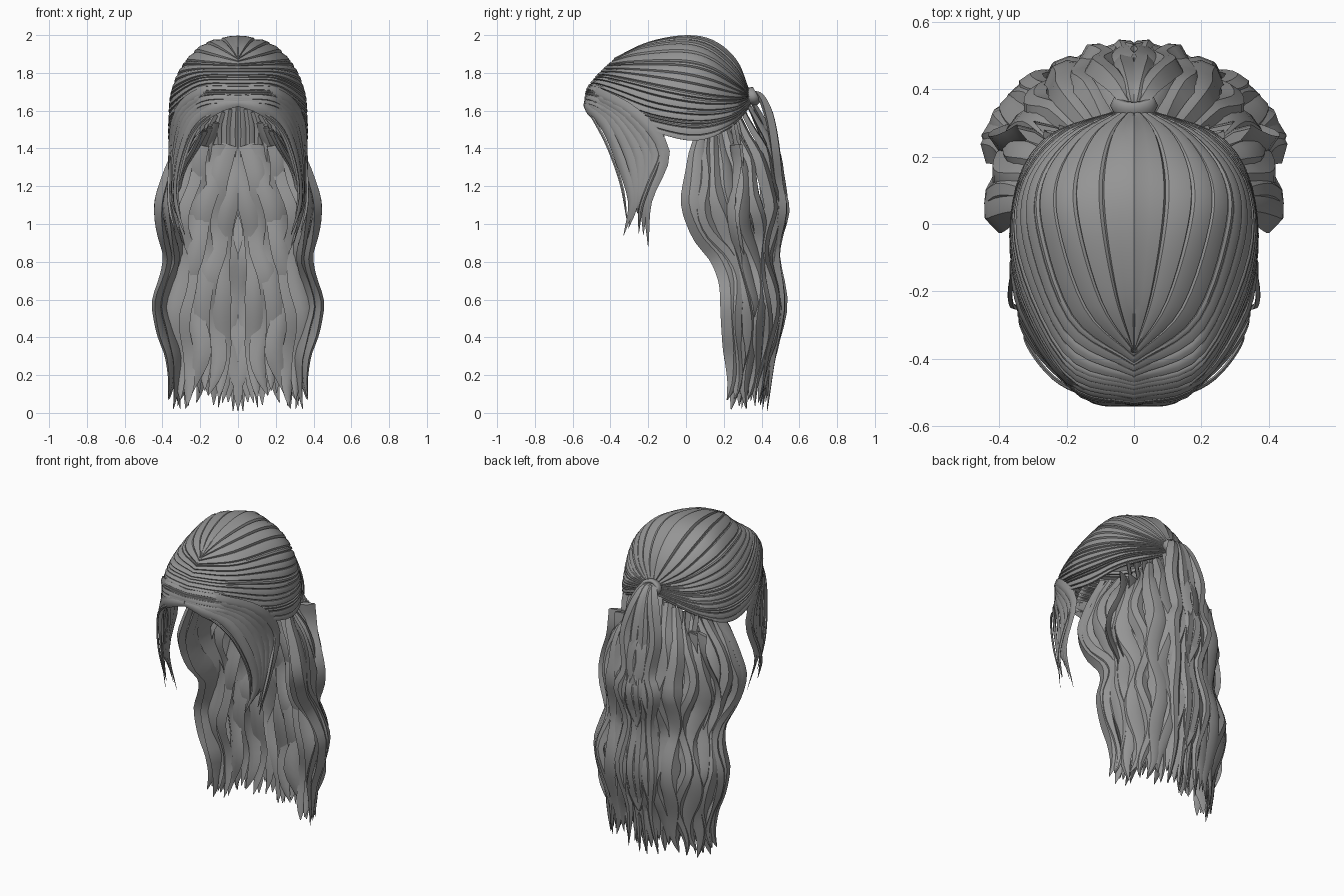
import bpy, bmesh, math, random
from mathutils import Vector as V

if "Cube" in bpy.data.objects:
    bpy.data.objects.remove(bpy.data.objects["Cube"])

random.seed(23)
grey = bpy.data.materials.new("hair_grey")
grey.diffuse_color = (0.3, 0.3, 0.3, 1)
grey.use_nodes = True
grey.node_tree.nodes["Principled BSDF"].inputs["Base Color"].default_value = grey.diffuse_color


def spline(pts, t):
    """Point at t (0..1) on a smooth curve through pts."""
    n = len(pts) - 1
    i = min(int(t * n), n - 1)
    f = t * n - i
    b, c = V(pts[i]), V(pts[i + 1])
    a = V(pts[i - 1]) if i > 0 else 2 * b - c
    d = V(pts[i + 2]) if i + 2 <= n else 2 * c - b
    return 0.5 * (2 * b + (c - a) * f + (2 * a - 5 * b + 4 * c - d) * f**2
                  + (3 * b - a - 3 * c + d) * f**3)


def finish(name, bm, mirror=True, solid=0):
    me = bpy.data.meshes.new(name)
    bm.to_mesh(me)
    bm.free()
    me.shade_smooth()
    me.set_sharp_from_angle(angle=math.radians(35))
    me.materials.append(grey)
    ob = bpy.data.objects.new(name, me)
    bpy.context.collection.objects.link(ob)
    if solid:
        m = ob.modifiers.new("thickness", 'SOLIDIFY')
        m.thickness, m.offset = solid, -1
    if mirror:
        ob.modifiers.new("mirror", 'MIRROR')
    return ob


# Ridged lens section of one lock: (across, outward)
SECTION = [(-1, 0), (-.5, .8), (.25, 1), (1, 0), (.1, -.5)]


def lock(bm, path, width, thick, axis, n=18, root=0.7, flip=1, tip=0.2):
    """Tapered lock along path, facing away from a vertical axis (x, y)."""
    pts = [spline(path, i / n) for i in range(n + 1)]
    rings = []
    for i, p in enumerate(pts):
        t = i / n
        tan = (pts[min(i + 1, n)] - pts[max(i - 1, 0)]).normalized()
        out = V((p.x - axis[0], p.y - axis[1], 0))
        out = (out - tan * out.dot(tan)).normalized()
        side = tan.cross(out)
        grow = root + (1 - root) * min(1, t / 0.2)
        taper = grow * max(0.04, min(1, (1 - t) / tip) ** 0.75)
        rings.append([bm.verts.new(p + side * (a * flip * width * taper)
                                   + out * (b * thick * taper)) for a, b in SECTION])
    k = len(SECTION)
    faces = []
    for r, s in zip(rings, rings[1:]):
        for j in range(k):
            faces.append(bm.faces.new((r[j], r[(j + 1) % k], s[(j + 1) % k], s[j])))
    faces += [bm.faces.new(rings[0]), bm.faces.new(rings[-1])]
    bmesh.ops.recalc_face_normals(bm, faces=faces)


# Swept-back cap: guide strands from the parting to the knot, top to bottom
GUIDES = [
    [(0, -.38, 1.875), (0, -.2, 1.96), (0, 0, 1.995), (0, .15, 1.965), (0, .27, 1.86), (0, .335, 1.70)],
    [(0, -.38, 1.87), (.1, -.24, 1.925), (.17, -.02, 1.95), (.18, .13, 1.91), (.125, .26, 1.80), (.02, .34, 1.69)],
    [(0, -.42, 1.835), (.19, -.29, 1.84), (.285, -.03, 1.835), (.28, .13, 1.80), (.18, .26, 1.73), (.03, .34, 1.68)],
    [(0, -.475, 1.78), (.2, -.395, 1.775), (.333, -.12, 1.71), (.335, .1, 1.67), (.22, .26, 1.66), (.03, .34, 1.67)],
    [(0, -.525, 1.71), (.195, -.455, 1.70), (.338, -.2, 1.59), (.352, .06, 1.55), (.26, .25, 1.58), (.03, .34, 1.65)],
    [(0, -.535, 1.635), (.185, -.475, 1.625), (.332, -.23, 1.51), (.358, .03, 1.44), (.28, .22, 1.50), (.03, .34, 1.62)],
]
STRANDS, STEPS = 17, 24
cuts = [0]
for i in range(STRANDS):
    cuts.append(cuts[-1] + (1.6 if i == 0 else random.uniform(.45, 1.5)))
cuts = [c / cuts[-1] for c in cuts]
rows = []
for v0, v1 in zip(cuts, cuts[1:]):
    rows += [(v0 + (v1 - v0) * f, h) for f, h in ((0, -.005), (.1, .003), (.5, .009), (.92, .008))]
rows[0] = (0, .005)
rows.append((1, -.006))
bm = bmesh.new()
centre = V((0, -.05, 1.5))
grid = []
for v, h in rows:
    line = []
    for i in range(STEPS + 1):
        u = i / STEPS
        p = spline([spline(g, u) for g in GUIDES], v)
        p += (p - centre).normalized() * h * (.5 + .5 * math.sin(math.pi * u))
        p.x = 0 if i == 0 or v == 0 else max(p.x, 0)
        # small dip along the front parting
        p.y -= .025 * math.sin(math.pi * min(1, u * 3.5)) * max(0, v - .4)
        line.append(bm.verts.new(p))
    grid.append(line)
for a, b in zip(grid, grid[1:]):
    for i in range(STEPS):
        bm.faces.new((a[i], b[i], b[i + 1], a[i + 1]))
bm.normal_update()
if sum(f.normal.dot(f.calc_center_median() - centre) for f in bm.faces) < 0:
    bmesh.ops.reverse_faces(bm, faces=bm.faces[:])
finish("swept_cap", bm, solid=.01)

# Fringe locks sweeping from the parting down past the temples
FRONT = [(0, -.535, 1.64), (.12, -.52, 1.615), (.235, -.43, 1.52), (.305, -.345, 1.33), (.33, -.29, 1.12), (.28, -.33, .94)]
BACK = [(0, -.52, 1.71), (.19, -.465, 1.69), (.325, -.27, 1.58), (.355, -.12, 1.38), (.35, -.2, 1.12), (.29, -.2, .88)]
bm = bmesh.new()
for i in range(6):
    f = i / 5
    path = [V(a).lerp(V(b), f) for a, b in zip(FRONT, BACK)]
    path[-1] += V(((0, 0, 0), (.01, .0, .05), (.02, .02, .14), (.02, 0, .12), (.01, 0, .05), (0, 0, 0))[i])
    lock(bm, path, .035, .013, (0, -.08), root=.5, n=20, tip=.4, flip=-1 if i % 2 else 1)
# loose wisps beside the fringe
lock(bm, [(.08, -.53, 1.62), (.21, -.475, 1.53), (.28, -.41, 1.4), (.32, -.34, 1.2), (.3, -.31, 1.0)],
     .01, .008, (0, -.08))
lock(bm, [(.34, -.12, 1.5), (.355, -.14, 1.35), (.365, -.2, 1.2), (.36, -.24, 1.08), (.33, -.25, .95)],
     .012, .01, (0, -.08))
finish("fringe", bm)

# Wavy outline of the long hair: z, half width, front y, back y
OUTLINE = [(1.7, .06, .2, .33), (1.58, .30, .11, .40), (1.4, .34, .055, .455), (1.24, .375, .045, .475),
           (1.08, .415, .045, .505), (.94, .385, .1, .475), (.82, .35, .19, .445), (.7, .38, .235, .47),
           (.57, .42, .25, .495), (.43, .39, .25, .47), (.3, .345, .25, .44), (.15, .35, .245, .425),
           (0, .385, .22, .415)]


def outline(z):
    for a, b in zip(OUTLINE, OUTLINE[1:]):
        if z >= b[0]:
            f = (a[0] - z) / (a[0] - b[0])
            return [p + (q - p) * f for p, q in zip(a[1:], b[1:])]
    return OUTLINE[-1][1:]


# Outer curtain of long wavy locks, from the sides round to the back
bm = bmesh.new()
COUNT = 10
for layer in range(2):
    for i in range(COUNT - layer):
        s = (i + .5 * layer) / (COUNT - 1)
        top = 1.46 + .2 * s * s
        end = random.uniform(.012, .12)
        phase, amp = random.uniform(0, 6.28), random.uniform(.05, .09)
        depth, curl = random.uniform(.0, .02), random.choice((-1, 1)) * random.uniform(.05, .12)
        scale = random.uniform(.98, 1.03) - .08 * layer
        first = .9 - .24 * math.sin(math.pi * s)
        path = []
        for k in range(17):
            t = k / 16
            z = top + (end - top) * t
            hw, yf, yb = outline(z)
            ang = s * math.pi / 2 + amp * math.sin(phase + 11.5 * z) * min(1, t * 3)
            ang += curl * max(0, (t - .85) / .15) ** 2
            r = scale * (first + (1 - first) * min(1, t * 7)) + depth * math.sin(phase * 2 + 12 * z)
            c, d = math.cos(ang), math.sin(ang)
            x = math.copysign(abs(c) ** .9, c) * hw * r
            y = yf + (yb - yf) * math.copysign(abs(d) ** 1.35, d) * r
            path.append((x, y, z))
        lock(bm, path, random.uniform(.05, .075) - .008 * layer, .034 - .008 * layer, (0, .1), n=32,
             root=.45, flip=random.choice((-1, 1)), tip=.2)
finish("long_outer_locks", bm)

# Wide inner locks hanging behind the neck, parting at the middle
bm = bmesh.new()
for i in range(6):
    s = i / 5
    end = random.uniform(.02, .12)
    phase = random.uniform(0, 6.28)
    path = []
    for k in range(15):
        t = k / 14
        z = 1.42 + (end - 1.42) * t
        hw, yf, yb = outline(z)
        part = max(0, min(1, (1.15 - z) / .4)) * (1 - s) * (.07 + .03 * math.cos(8 * z))
        x = (s * .8 + .09) * hw + part + .025 * math.sin(phase + 10 * z)
        y = max(.25, yf + .02) + .07 * (1 - s) + .02 * math.sin(phase + 12 * z)
        path.append((max(x, .01), y, z))
    lock(bm, path, random.uniform(.055, .066), .022, (0, .9), n=28, root=.95,
         flip=random.choice((-1, 1)), tip=.2)
finish("inner_locks", bm)

# Upper inner strands under the cap, behind the head
bm = bmesh.new()
for i in range(6):
    x = .02 + i * .045
    y = .3 - .9 * x * x
    lock(bm, [(x * .8, y - .02, 1.63 - .3 * x), (x, y, 1.52), (x, y + .02, 1.42), (x, y + .05, 1.2)],
         .024, .012, (0, .9), n=8, root=.9)
finish("nape_strands", bm)

# Tie wrapped round the knot, and the short tail falling from it
bpy.ops.mesh.primitive_torus_add(major_segments=16, minor_segments=6, major_radius=.042,
                                 minor_radius=.02, location=(0, .352, 1.675),
                                 rotation=(math.radians(-62), 0, 0))
tie = bpy.context.object
tie.name = "hair_tie"
tie.scale = (1.15, .85, 1.5)
tie.data.materials.append(grey)
tie.data.shade_smooth()

bm = bmesh.new()
for x, w in ((.02, .05), (.08, .045)):
    lock(bm, [(x * .2, .33, 1.69), (x * .45, .39, 1.67), (x * .9, .435, 1.56), (x * 1.3, .465, 1.4),
              (x * 1.0, .485, 1.2), (x * 1.5, .52 - x * .2, 1.07), (x, .465, .85), (x * 1.5, .51 - x * .2, .58),
              (x, .455, .3), (x * 1.3, .43, .005 + .3 * x)], w, .033, (0, .1), n=34, root=.4, tip=.2)
finish("tail_locks", bm)
